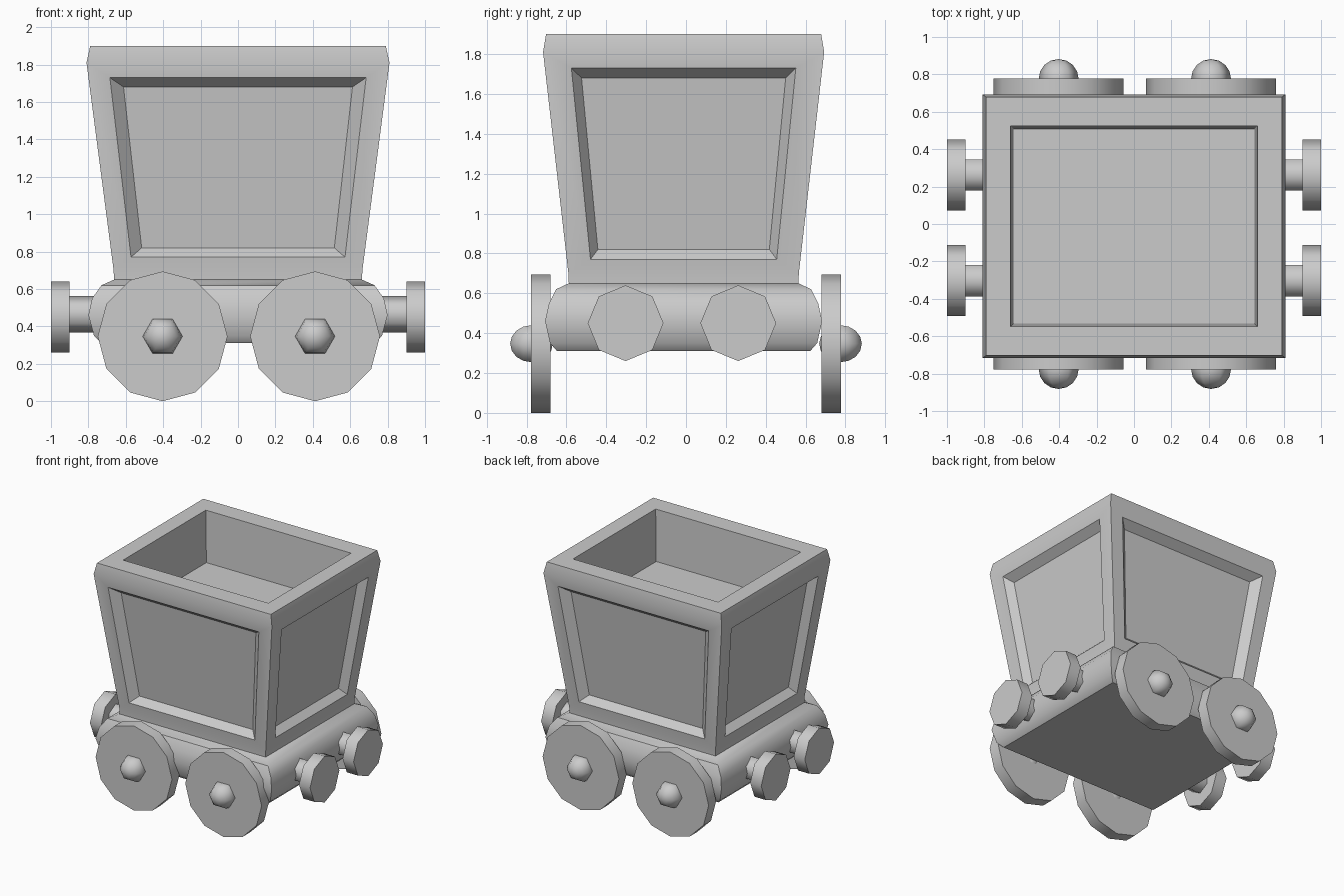
import bpy, bmesh
from math import radians, pi
from mathutils import Vector, Matrix

if "Cube" in bpy.data.objects:
    bpy.data.objects.remove(bpy.data.objects["Cube"])

CY = -0.012  # body centre in y


def finish(bm, name, angle):
    bmesh.ops.remove_doubles(bm, verts=bm.verts, dist=1e-4)
    bmesh.ops.recalc_face_normals(bm, faces=bm.faces)
    me = bpy.data.meshes.new(name)
    bm.to_mesh(me)
    bm.free()
    ob = bpy.data.objects.new(name, me)
    bpy.context.collection.objects.link(ob)
    bpy.ops.object.select_all(action='DESELECT')
    ob.select_set(True)
    bpy.context.view_layer.objects.active = ob
    bpy.ops.object.shade_smooth_by_angle(angle=radians(angle))
    return ob


def face(bm, pts):
    return bm.faces.new([bm.verts.new(p) for p in pts])


def rect(hx, hy, z):
    return [Vector((sx * hx, CY + sy * hy, z))
            for sx, sy in ((-1, -1), (1, -1), (1, 1), (-1, 1))]


def loft(bm, levels):
    rings = [rect(*l) for l in levels]
    for a, b in zip(rings, rings[1:]):
        for i in range(4):
            j = (i + 1) % 4
            face(bm, (a[i], a[j], b[j], b[i]))
    return rings


# cart body: bulging base, flared bin, rim, shallow hollow
LOW, HIGH = (0.665, 0.578, 0.70), (0.81, 0.705, 1.81)
bm = bmesh.new()
lower = loft(bm, [(0.73, 0.635, 0.31), (0.77, 0.67, 0.35), (0.80, 0.695, 0.46),
                  (0.78, 0.675, 0.55), (0.73, 0.64, 0.62), (0.663, 0.576, 0.65), LOW])
upper = loft(bm, [HIGH, (0.79, 0.69, 1.90), (0.66, 0.537, 1.90), (0.643, 0.52, 1.48)])
face(bm, lower[0])
face(bm, upper[-1])


# recessed panel walls between LOW and HIGH
def wall(n, t, ni, outer, inner, depth=0.06):
    def p(u, z, d=0.0):
        f = (z - LOW[2]) / (HIGH[2] - LOW[2])
        h = LOW[ni] + f * (HIGH[ni] - LOW[ni])
        return Vector((0, CY, z)) + t * u + n * (h - d)

    def quad(ub, zb, ut, zt, d=0.0):
        return [p(-ub, zb, d), p(ub, zb, d), p(ut, zt, d), p(-ut, zt, d)]
    ti = 1 - ni
    loops = [quad(LOW[ti], LOW[2], HIGH[ti], HIGH[2]),
             quad(outer[0], 0.77, outer[1], 1.73),
             quad(inner[0], 0.82, inner[1], 1.68, depth)]
    for a, b in zip(loops, loops[1:]):
        for i in range(4):
            j = (i + 1) % 4
            face(bm, (a[i], a[j], b[j], b[i]))
    face(bm, loops[-1])


X, Y = Vector((1, 0, 0)), Vector((0, 1, 0))
for s in (-1, 1):
    wall(Y * s, X, 1, (0.572, 0.685), (0.515, 0.612))
    wall(X * s, Y, 0, (0.467, 0.563), (0.43, 0.512))
finish(bm, "cart_body", 35)


def cylinder(bm, sides, r, a, b, rot):
    """Cylinder from point a to b with a vertex pointing up."""
    d = b - a
    m = Matrix.Translation((a + b) / 2) @ rot
    bmesh.ops.create_cone(bm, cap_ends=True, segments=sides, radius1=r, radius2=r,
                          depth=d.length, matrix=m)


ROT_Y = Matrix.Rotation(pi / 2, 4, 'X')
ROT_X = Matrix.Rotation(pi / 2, 4, 'Y')

# wheels with domed hub caps
for s, side in ((-1, "front"), (1, "back")):
    for x, end in ((-0.403, "left"), (0.412, "right")):
        bm = bmesh.new()
        cylinder(bm, 12, 0.347, Vector((x, s * 0.68, 0.347)), Vector((x, s * 0.777, 0.347)), ROT_Y)
        finish(bm, f"wheel_{side}_{end}", 65)
        bm = bmesh.new()
        bmesh.ops.create_uvsphere(bm, u_segments=6, v_segments=8, radius=0.107,
                                  matrix=Matrix.Translation((x, s * 0.775, 0.347)) @ ROT_Y)
        hub = finish(bm, f"hub_cap_{side}_{end}", 65)
        # put hub corners on the horizontal axis
        top = max(v.co.z for v in hub.data.vertices)
        if top > 0.347 + 0.1:
            c = Vector((x, 0, 0.347))
            hub.data.transform(Matrix.Translation(c) @ Matrix.Rotation(pi / 6, 4, 'Y')
                               @ Matrix.Translation(-c))

# buffers: hexagonal stem and octagonal plate
for s, side in ((-1, "left"), (1, "right")):
    for y, end in ((-0.303, "front"), (0.262, "back")):
        for name, n, r, x0, x1 in (("stem", 6, 0.097, 0.68, 0.91), ("plate", 8, 0.19, 0.90, 1.0)):
            bm = bmesh.new()
            cylinder(bm, n, r, Vector((s * x0, y, 0.45 if n == 8 else 0.465)),
                     Vector((s * x1, y, 0.45 if n == 8 else 0.465)), ROT_X)
            ob = finish(bm, f"buffer_{name}_{side}_{end}", 65)
            # stand a corner straight up on the hexagon
            if n == 6 and max(v.co.z for v in ob.data.vertices) < 0.465 + 0.09:
                c = Vector((0, y, 0.465))
                ob.data.transform(Matrix.Translation(c) @ Matrix.Rotation(pi / 6, 4, 'X')
                                  @ Matrix.Translation(-c))
